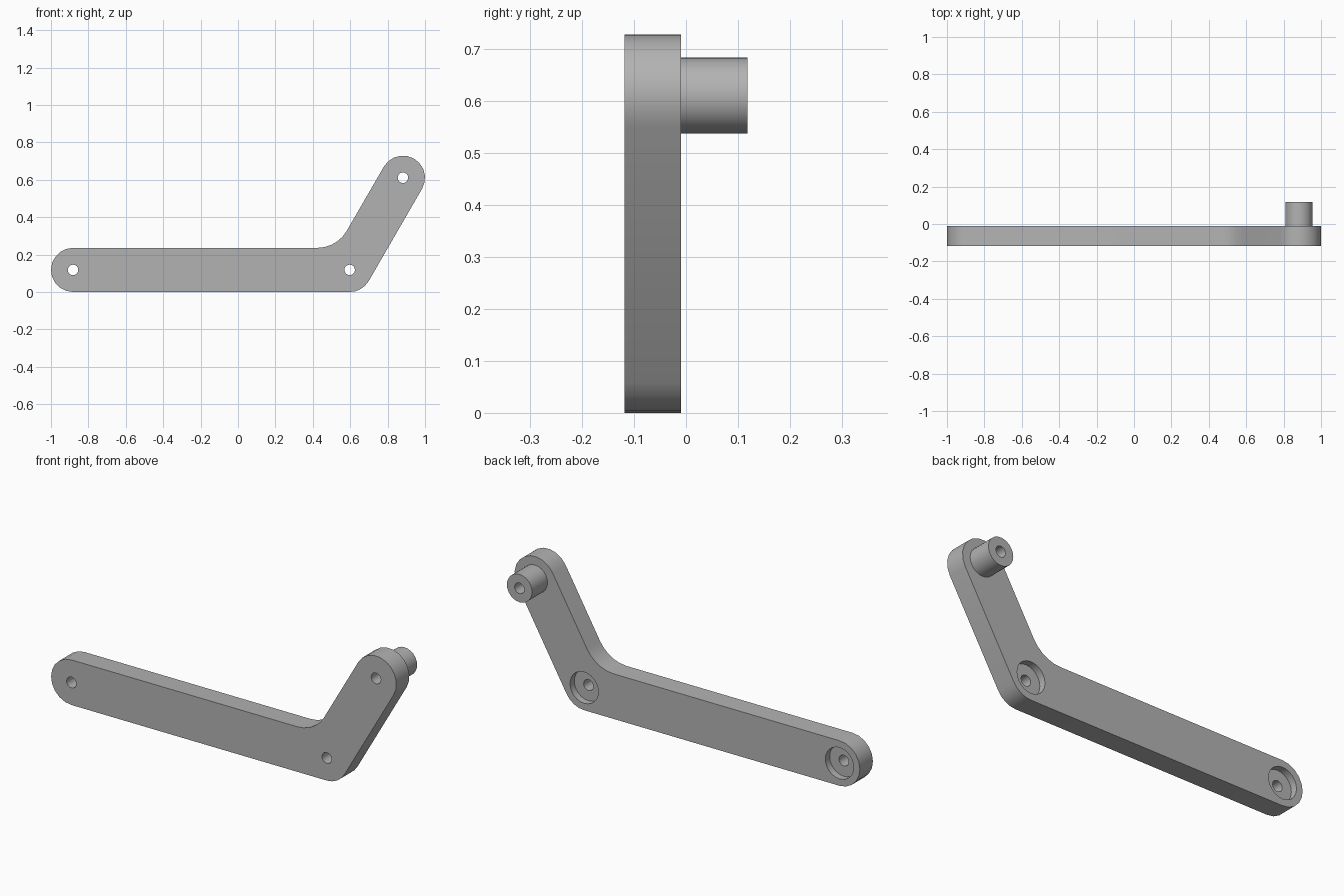
import bpy
import bmesh
from math import cos, sin, tan, pi, radians
from mathutils import Matrix

FRONT, BACK, BOSS_END = -0.118, -0.01, 0.118
R = 0.118            # rounded end radius
FILLET = 0.18        # inner bend radius
LEFT, ELBOW, TIP = (-0.882, 0.118), (0.597, 0.118), (0.882, 0.611)

cube = bpy.data.objects.get("Cube")
if cube:
    bpy.data.objects.remove(cube, do_unlink=True)

grey = bpy.data.materials.new("plain grey")
grey.use_nodes = True
colour = (0.45, 0.45, 0.45, 1)
grey.diffuse_color = colour
grey.node_tree.nodes["Principled BSDF"].inputs["Base Color"].default_value = colour


def arc(centre, radius, start, end, steps):
    angles = [radians(start + (end - start) * i / steps) for i in range(steps + 1)]
    return [(centre[0] + radius * cos(a), centre[1] + radius * sin(a)) for a in angles]


def finish(bm, name):
    bmesh.ops.recalc_face_normals(bm, faces=bm.faces)
    mesh = bpy.data.meshes.new(name)
    bm.to_mesh(mesh)
    bm.free()
    mesh.materials.append(grey)
    obj = bpy.data.objects.new(name, mesh)
    bpy.context.collection.objects.link(obj)
    return obj


def cylinder(name, centre, radius, y0, y1):
    bm = bmesh.new()
    place = Matrix.Translation((centre[0], (y0 + y1) / 2, centre[1])) @ Matrix.Rotation(pi / 2, 4, 'X')
    bmesh.ops.create_cone(bm, cap_ends=True, segments=24, radius1=radius,
                          radius2=radius, depth=y1 - y0, matrix=place)
    return finish(bm, name)


def cut(target, cutter):
    mod = target.modifiers.new("cut", 'BOOLEAN')
    mod.operation = 'DIFFERENCE'
    mod.solver = 'EXACT'
    mod.object = cutter
    bpy.context.view_layer.objects.active = target
    bpy.ops.object.modifier_apply(modifier=mod.name)
    bpy.data.objects.remove(cutter, do_unlink=True)


# Bent arm: outline extruded through its thickness
bend = (ELBOW[0] - (R + FILLET) * tan(radians(30)), ELBOW[1] + R + FILLET)
outline = (arc(LEFT, R, 90, 270, 10) + arc(ELBOW, R, 270, 330, 4)
           + arc(TIP, R, -30, 150, 10) + arc(bend, FILLET, -30, -90, 5))
bm = bmesh.new()
face = bm.faces.new([bm.verts.new((x, FRONT, z)) for x, z in outline])
side = bmesh.ops.extrude_face_region(bm, geom=[face])
bmesh.ops.translate(bm, vec=(0, BACK - FRONT, 0),
                    verts=[v for v in side["geom"] if isinstance(v, bmesh.types.BMVert)])
arm = finish(bm, "bent_arm")

# Spacer boss behind the raised end
boss = cylinder("spacer_boss", TIP, 0.073, BACK, BOSS_END)

# Through holes, and counterbores in the back of the two lower ones
for centre in (LEFT, ELBOW, TIP):
    cut(arm, cylinder("hole_cutter", centre, 0.028, FRONT - 0.1, BOSS_END + 0.1))
for centre in (LEFT, ELBOW):
    cut(arm, cylinder("counterbore_cutter", centre, 0.082, BACK - 0.036, BACK + 0.1))
cut(boss, cylinder("hole_cutter", TIP, 0.028, FRONT - 0.1, BOSS_END + 0.1))

# Smooth the rounded sides, keep the rims sharp
for obj in (arm, boss):
    bpy.ops.object.select_all(action='DESELECT')
    obj.select_set(True)
    bpy.context.view_layer.objects.active = obj
    bpy.ops.object.shade_smooth_by_angle(angle=radians(30))
